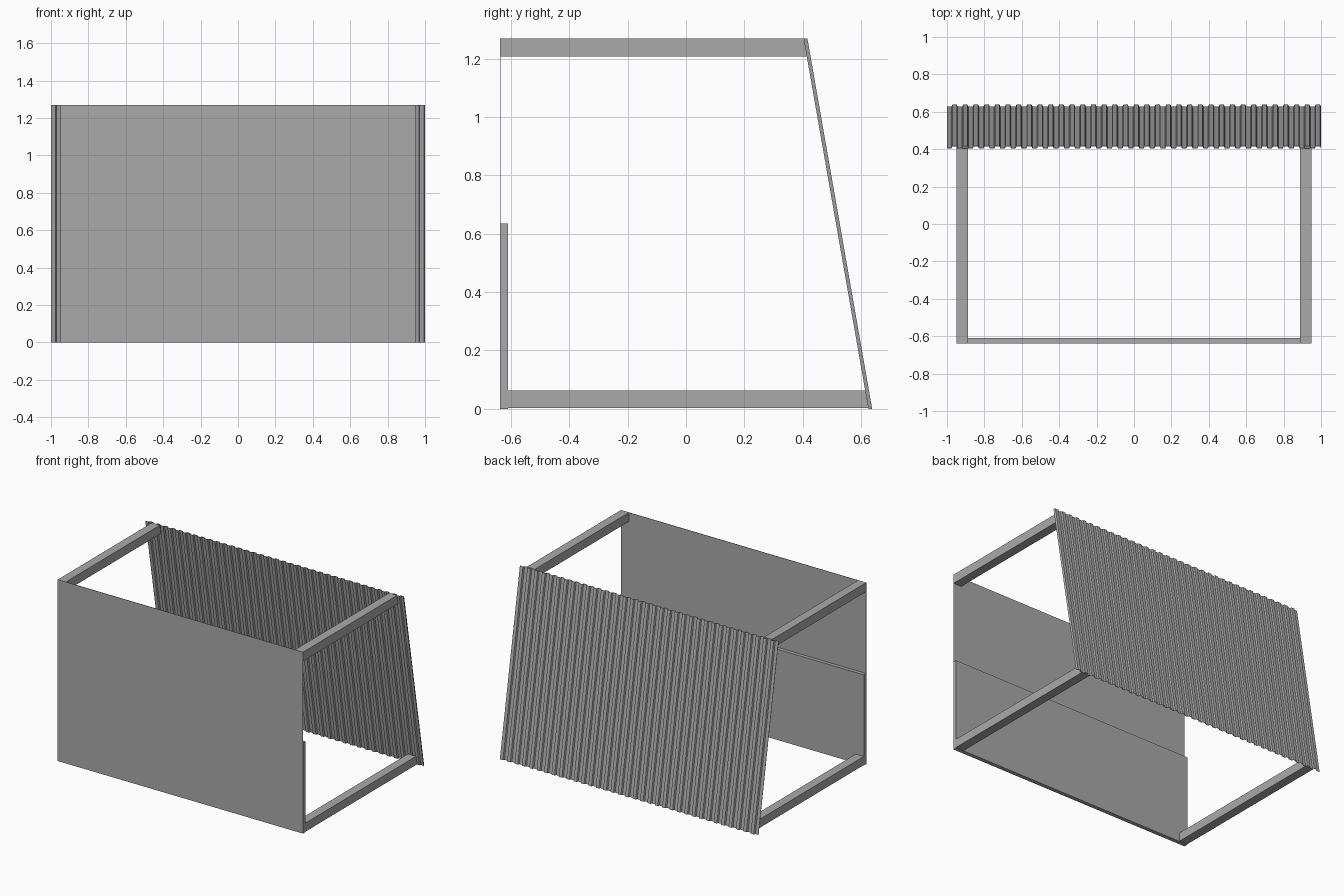
import bpy
import bmesh

cube = bpy.data.objects.get("Cube")
if cube:
    bpy.data.objects.remove(cube, do_unlink=True)

HEIGHT = 1.27
FRONT = -0.638
HALF_WIDTH = 0.95
SLOPE = -0.222 / HEIGHT      # lean of the rear sheet
SHEET_INNER = 0.625          # inner face of the sheet at the ground
RIB_DEPTH = 0.011
GAUGE = 0.002
RIBS = 35

grey = bpy.data.materials.new("plain grey")
grey.use_nodes = True
colour = (0.4, 0.4, 0.4, 1)
grey.diffuse_color = colour
grey.node_tree.nodes["Principled BSDF"].inputs["Base Color"].default_value = colour


def rear(z):
    return SHEET_INNER + SLOPE * z


def finish(name, bm):
    bmesh.ops.recalc_face_normals(bm, faces=bm.faces)
    mesh = bpy.data.meshes.new(name)
    bm.to_mesh(mesh)
    bm.free()
    mesh.materials.append(grey)
    obj = bpy.data.objects.new(name, mesh)
    bpy.context.collection.objects.link(obj)
    return obj


def extruded(name, outline, shift):
    """Close an outline into a face and push it along a vector."""
    bm = bmesh.new()
    face = bm.faces.new([bm.verts.new(p) for p in outline])
    side = bmesh.ops.extrude_face_region(bm, geom=[face])["geom"]
    moved = [v for v in side if isinstance(v, bmesh.types.BMVert)]
    bmesh.ops.translate(bm, verts=moved, vec=shift)
    return finish(name, bm)


def side_prism(name, x0, x1, profile):
    return extruded(name, [(x0, y, z) for y, z in profile], (x1 - x0, 0, 0))


def slab(name, y0, y1, top):
    return side_prism(name, -HALF_WIDTH, HALF_WIDTH,
                      [(y0, 0), (y1, 0), (y1, top), (y0, top)])


# Front skin and the thicker board behind its lower half
slab("front_panel", FRONT, FRONT + 0.003, HEIGHT)
slab("lower_front_board", FRONT + 0.003, -0.61, HEIGHT / 2)

# Side beams, mitred where they meet the leaning sheet
for side, sign in (("left", 1), ("right", -1)):
    for level, y0, z0, z1 in (("top", FRONT + 0.003, 1.207, HEIGHT),
                              ("bottom", -0.61, 0.003, 0.063)):
        side_prism(f"{side}_{level}_beam", sign * 0.887, sign * HALF_WIDTH,
                   [(y0, z0), (rear(z0), z0), (rear(z1), z1), (y0, z1)])

# Corrugated rear sheet: one trapezoid wave swept up the slope
pitch = 2 / RIBS
wave = []
for i in range(RIBS):
    x = -1 + i * pitch
    wave += [(x, 0), (x + 0.42 * pitch, 0),
             (x + pitch / 2, RIB_DEPTH), (x + 0.92 * pitch, RIB_DEPTH)]
wave.append((1, 0))
outline = [(x, SHEET_INNER + d, 0) for x, d in wave]
outline += [(x, SHEET_INNER + d + GAUGE, 0) for x, d in reversed(wave)]
extruded("corrugated_rear_sheet", outline, (0, SLOPE * HEIGHT, HEIGHT))
